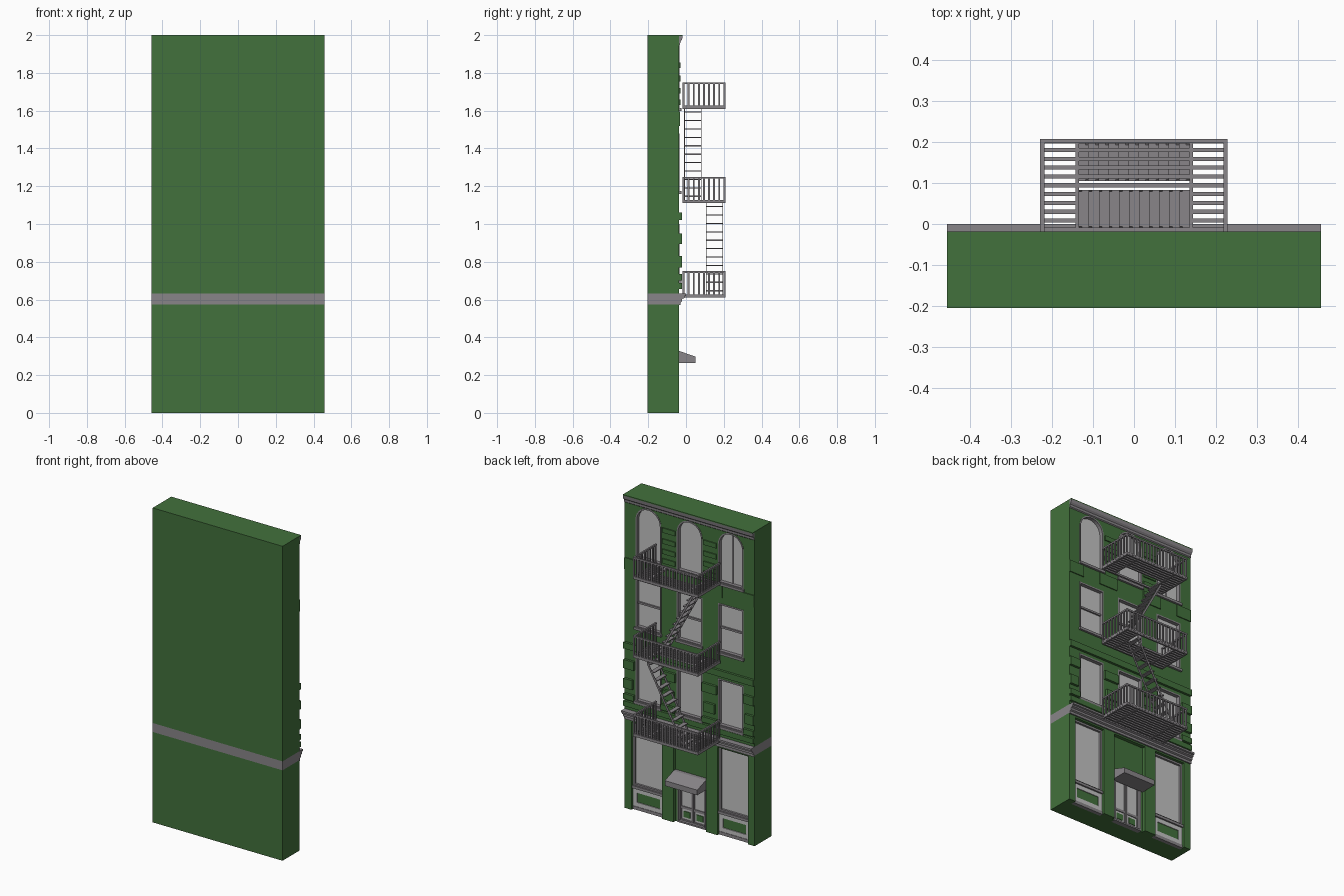
import bpy, bmesh, math
from mathutils import Vector

if "Cube" in bpy.data.objects:
    bpy.data.objects.remove(bpy.data.objects["Cube"])


def mat(name, col):
    m = bpy.data.materials.new(name)
    m.diffuse_color = (*col, 1)
    m.use_nodes = True
    m.node_tree.nodes["Principled BSDF"].inputs["Base Color"].default_value = m.diffuse_color
    return m


GREEN = mat("green_wall", (0.055, 0.165, 0.045))
GREY = mat("grey_metal", (0.25, 0.235, 0.25))
PALE = mat("pale_glass", (0.55, 0.55, 0.55))


def finish(name, bm, m):
    bmesh.ops.recalc_face_normals(bm, faces=bm.faces)
    me = bpy.data.meshes.new(name)
    bm.to_mesh(me)
    bm.free()
    me.materials.append(m)
    o = bpy.data.objects.new(name, me)
    bpy.context.collection.objects.link(o)
    return o


def add_box(bm, x0, x1, y0, y1, z0, z1):
    vs = bmesh.ops.create_cube(bm, size=1)["verts"]
    for v in vs:
        v.co = Vector(((x0 + x1) / 2 + v.co.x * (x1 - x0),
                       (y0 + y1) / 2 + v.co.y * (y1 - y0),
                       (z0 + z1) / 2 + v.co.z * (z1 - z0)))


def boxes(name, dims, m):
    bm = bmesh.new()
    for d in dims:
        add_box(bm, *d)
    return finish(name, bm, m)


def extrude(name, pts, vec, m):
    """Closed 3D outline pushed along vec."""
    bm = bmesh.new()
    f = bm.faces.new([bm.verts.new(p) for p in pts])
    r = bmesh.ops.extrude_face_region(bm, geom=[f])
    for g in r["geom"]:
        if isinstance(g, bmesh.types.BMVert):
            g.co += Vector(vec)
    return finish(name, bm, m)


def outline(cx, w, z0, z1, arched=False, inset=0.0):
    """Window outline as (x, z) pairs, with an optional round head."""
    h = w / 2 - inset
    z0, z1 = z0 + inset, z1 - inset
    if not arched:
        return [(cx - h, z0), (cx + h, z0), (cx + h, z1), (cx - h, z1)]
    n = 14
    return [(cx - h, z0), (cx + h, z0)] + [
        (cx + h * math.cos(math.pi * i / n), z1 - h + h * math.sin(math.pi * i / n))
        for i in range(n + 1)]


def panel(name, o, y0, y1, m):
    return extrude(name, [(x, y0, z) for x, z in o], (0, y1 - y0, 0), m)


def ring(name, outer, inner, y0, y1, m):
    bm = bmesh.new()
    loops = [[bm.verts.new((x, y, z)) for x, z in o]
             for o, y in ((outer, y0), (outer, y1), (inner, y1), (inner, y0))]
    n = len(outer)
    for a, b in zip(loops, loops[1:] + loops[:1]):
        for i in range(n):
            j = (i + 1) % n
            bm.faces.new((a[i], a[j], b[j], b[i]))
    return finish(name, bm, m)


W, BACK, WALL = 0.457, -0.205, -0.037
lower = boxes("lower_wall", [(-W, W, BACK, WALL, 0, 0.575)], GREEN)
upper = boxes("upper_wall", [(-W, W, BACK, WALL, 0.632, 2)], GREEN)
boxes("storey_band", [(-W, W, BACK, WALL, 0.575, 0.632)], GREY)


def cut(target, cutter):
    mod = target.modifiers.new("cut", "BOOLEAN")
    mod.operation, mod.solver, mod.object = "DIFFERENCE", "EXACT", cutter
    bpy.context.view_layer.objects.active = target
    bpy.ops.object.modifier_apply(modifier=mod.name)
    bpy.data.objects.remove(cutter)


# Windows: three floors by three columns
for z0, z1, arched in ((0.70, 1.0, False), (1.17, 1.48, False), (1.61, 1.945, True)):
    for cx in (-0.29, 0, 0.29):
        w = 0.18
        outer = outline(cx, w, z0, z1, arched)
        cut(upper, panel("cutter", outer, -0.065, 0, GREEN))
        panel("window_glass", outer, -0.065, -0.058, PALE)
        ring("window_frame", outer, outline(cx, w, z0, z1, arched, 0.009),
             -0.06, -0.035, GREY)
        boxes("window_sill", [(cx - 0.095, cx + 0.095, -0.05, -0.024, z0 - 0.012, z0 + 0.004)], GREY)
        if z0 == 1.17:
            boxes("sash_rail", [(cx - 0.085, cx + 0.085, -0.06, -0.048, 1.318, 1.33)], GREY)
        if arched and cx < 0:
            boxes("mullion", [(cx - 0.003, cx + 0.003, -0.06, -0.053, 1.62, 1.93)], GREY)

# Raised stone courses: first row pattern staggers beside the windows
stones = [(-W, W, WALL, -0.022, 1.02, 1.06), (-W, W, WALL, -0.022, 0.655, 0.688)]
for i, (z0, z1) in enumerate(((0.70, 0.735), (0.77, 0.83), (0.895, 0.95))):
    e = 0.012 * (i % 2)
    for s in (-1, 1):
        for a, b in ((0.385 + e, W), (0.095 + e, 0.195 - e)):
            stones.append((*sorted((s * a, s * b)), WALL, -0.022, z0, z1))
for s in (-1, 1):
    for a, b, z0, z1 in ((0.35, W, 1.52, 1.595), (0.1, 0.23, 1.52, 1.595)):
        stones.append((*sorted((s * a, s * b)), WALL, -0.031, z0, z1))
    for z in (1.63, 1.69, 1.755, 1.825):
        stones.append((*sorted((s * 0.1, s * 0.19)), WALL, -0.03, z, z + 0.03))
boxes("stone_courses", stones, GREEN)

# Stepped ledge over the shop front, cornice at the roof
ledge = [(WALL, 0.57), (-0.029, 0.57), (-0.029, 0.585), (-0.02, 0.59), (-0.02, 0.603),
         (-0.009, 0.608), (-0.009, 0.617), (0, 0.62), (0, 0.632), (WALL, 0.632)]
extrude("shop_ledge", [(-W, y, z) for y, z in ledge], (2 * W, 0, 0), GREY)
corn = [(WALL, 1.945), (-0.031, 1.95), (-0.03, 1.965), (-0.021, 1.975), (-0.018, 1.994), (WALL, 1.994)]
extrude("cornice", [(-W, y, z) for y, z in corn], (2 * W, 0, 0), GREY)
boxes("roof_cap", [(-W, W, WALL, -0.018, 1.994, 2)], GREEN)

# Shop front: recessed display bays with framed kick panels
for s in (-1, 1):
    x0, x1 = sorted((s * 0.195, s * 0.41))
    cx, w = (x0 + x1) / 2, x1 - x0
    cut(lower, boxes("cutter", [(x0, x1, -0.075, 0, -0.1, 0.56)], GREEN))
    o = outline(cx, w, 0.15, 0.56)
    panel("display_glass", o, -0.075, -0.068, PALE)
    ring("display_frame", o, outline(cx, w, 0.15, 0.56, inset=0.012), -0.075, -0.055, GREY)
    boxes("display_sill", [(x0, x1, -0.075, -0.045, 0.135, 0.152)], GREY)
    boxes("kick_base", [(x0, x1, -0.075, -0.052, 0, 0.02)], GREY)
    o, i = outline(cx, w, 0.02, 0.135), outline(cx, w, 0.02, 0.135, inset=0.027)
    ring("kick_border", o, i, -0.075, -0.055, PALE)
    panel("kick_panel", i, -0.075, -0.06, GREEN)

# Entrance: recessed wall with double door
cut(lower, boxes("cutter", [(-0.115, 0.115, -0.06, 0, -0.1, 0.56)], GREEN))
cut(lower, boxes("cutter", [(-0.1, 0.1, -0.085, 0, -0.1, 0.3)], GREEN))
o = outline(0, 0.2, 0, 0.3)
ring("door_frame", o, outline(0, 0.2, 0, 0.3, inset=0.01), -0.085, -0.055, GREY)
for cx in (-0.046, 0.046):
    leaf = outline(cx, 0.088, 0.01, 0.29)
    panel("door_leaf", leaf, -0.085, -0.077, PALE)
    ring("door_leaf_edge", leaf, outline(cx, 0.088, 0.01, 0.29, inset=0.008), -0.08, -0.072, GREY)
    boxes("door_rail", [(cx - 0.04, cx + 0.04, -0.08, -0.072, 0.085, 0.1)], GREY)
    boxes("door_panel", [(cx - 0.023, cx + 0.023, -0.08, -0.073, 0.032, 0.07)], GREEN)
awn = [(-0.06, 0.265), (0.05, 0.265), (0.05, 0.298), (WALL, 0.328), (-0.06, 0.328)]
extrude("door_canopy", [(-0.114, y, z) for y, z in awn], (0.228, 0, 0), GREY)

# Fire escape landings: slatted floor plus bar railing
X0, X1, Y0, Y1 = -0.229, 0.228, -0.018, 0.208
for z, hole in ((0.61, None), (1.11, (0.095, 0.198)), (1.61, (-0.008, 0.085))):
    zt, parts = z + 0.012, []
    for a in (X0, X1 - 0.01, -0.143, 0.135):
        parts.append((a, a + 0.009, Y0, Y1, z, zt))
    for i in range(11):
        y = Y0 + i * (Y1 - Y0 - 0.011) / 10
        if hole and hole[0] < y + 0.005 < hole[1]:
            parts += [(X0, -0.135, y, y + 0.01, z, zt), (0.135, X1, y, y + 0.01, z, zt)]
        else:
            parts.append((X0, X1, y, y + 0.01, z, zt))
    boxes("landing_floor", parts, GREY)
    rails, t = [], 0.01
    for za in (z + 0.008, z + 0.13):
        rails += [(X0, X1, Y1 - t, Y1, za, za + t),
                  (X0, X0 + t, Y0, Y1, za, za + t), (X1 - t, X1, Y0, Y1, za, za + t)]
    for i in range(19):
        x = X0 + i * (X1 - X0 - t) / 18
        rails.append((x, x + t, Y1 - 0.008, Y1 - 0.002, z, z + 0.135))
    for i in range(9):
        y = Y0 + i * (Y1 - Y0 - t) / 8
        for x in (X0 + 0.002, X1 - 0.008):
            rails.append((x, x + 0.006, y, y + t, z, z + 0.135))
    boxes("landing_railing", rails, GREY)

# Stairs between landings, alternating direction
for z, y0, y1, d in ((0.62, 0.105, 0.197, 1), (1.12, -0.01, 0.083, -1)):
    n = 11
    treads = []
    for i in range(n):
        x = d * (-0.135 + 0.27 * (i + 0.5) / n)
        zz = z + 0.49 * (i + 0.6) / n
        treads.append((x - 0.0135, x + 0.0135, y0, y1, zz - 0.003, zz + 0.003))
    boxes("stair_treads", treads, GREY)
    for y in (y0, y1 - 0.004):
        pts = [(d * -0.135, y, z), (d * -0.12, y, z), (d * 0.135, y, z + 0.465), (d * 0.135, y, z + 0.49)]
        extrude("stair_stringer", pts, (0, 0.004, 0), GREY)
